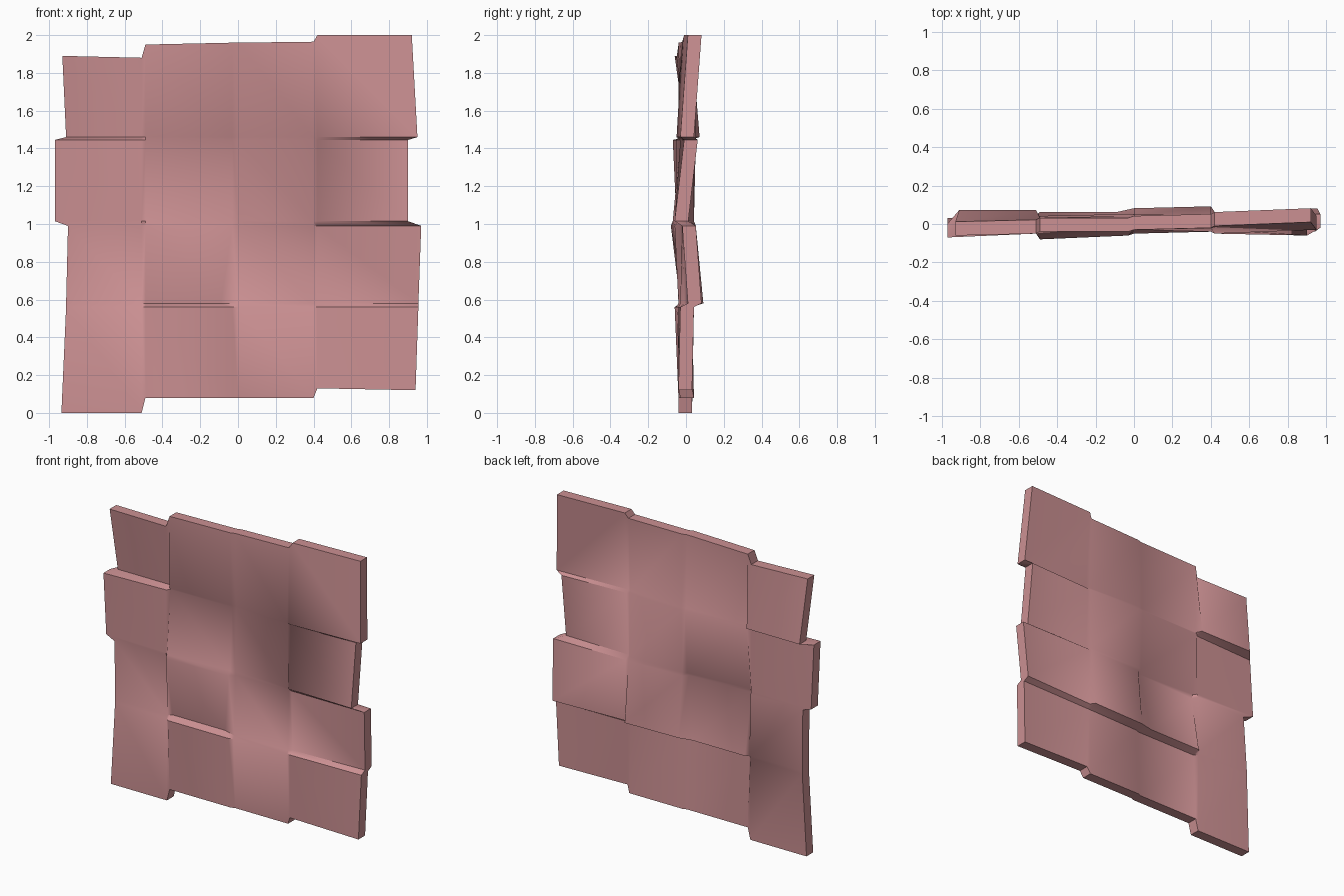
import bpy, bmesh, math

cube = bpy.data.objects.get("Cube")
if cube:
    bpy.data.objects.remove(cube, do_unlink=True)

# One clay colour
clay = bpy.data.materials.new("dusty_pink")
clay.use_nodes = True
colour = (0.60, 0.28, 0.29, 1)
clay.diffuse_color = colour
shader = next(n for n in clay.node_tree.nodes if n.type == "BSDF_PRINCIPLED")
shader.inputs["Base Color"].default_value = colour
shader.inputs["Roughness"].default_value = 0.8

# Each tile has two column lines and two row lines; neighbours are bridged
COLUMNS = [-.92, -.51, -.49, -.03, .0, .40, .42, .94]
ROWS = [1.95, 1.46, 1.445, 1.015, .99, .58, .56, .1]

# Uneven outer border of the panel
LEFT = [-.93, -.91, -.97, -.97, -.90, -.91, -.91, -.935]
RIGHT = [.92, .95, .90, .90, .97, .955, .955, .94]
TOP = [1.89, 1.88, 1.95, 1.96, 1.96, 1.965, 2, 2]
BOTTOM = [0, 0, .08, .08, .08, .08, .13, .12]

# Front depth of the tile corners in hundredths, one line per row line
DEPTH = """
-6 -5 -4 -4 -3 -2 -1  1
 0  0 -4 -3 -2 -4 -5 -3
-7 -5 -3 -2 -2 -3 -3 -1
-4 -5 -7 -4 -3 -3 -5 -6
-5 -4 -8 -6 -3 -2 -2 -2
-3 -3 -1 -1 -4 -3 -1  1
-3 -4 -6 -6 -5 -4 -4 -3
-4 -4 -4 -4 -3 -3 -4 -4
"""
depth = [[int(v) / 100 for v in line.split()] for line in DEPTH.strip().splitlines()]
THICKNESS = 0.072
LAST = len(ROWS) - 1


def corner(row, col):
    """Front x and z of a tile corner."""
    x, z = COLUMNS[col], ROWS[row]
    if col == 0:
        x = LEFT[row]
    elif col == LAST:
        x = RIGHT[row]
    elif col == 3 and row == 5:
        x = -.09
    if row == 0:
        z = TOP[col]
    elif row == LAST:
        z = BOTTOM[col]
    return x, z


def build_sheet(bm, back):
    """Grid of vertices for the front or the back skin."""
    grid = []
    for r in range(LAST + 1):
        line = []
        for c in range(LAST + 1):
            x, z = corner(r, c)
            y = depth[r][c] + (THICKNESS if back else 0)
            if back and r == 5 and c in (4, 5):
                y += .05            # lip on the back of one tile
            line.append(bm.verts.new((x, y, z)))
        grid.append(line)
    for r in range(LAST):
        for c in range(LAST):
            bm.faces.new((grid[r][c], grid[r + 1][c], grid[r + 1][c + 1], grid[r][c + 1]))
    return grid


def border(grid):
    """Outer loop of a grid."""
    return (grid[0][:-1] + [line[-1] for line in grid[:-1]]
            + grid[-1][:0:-1] + [line[0] for line in grid[:0:-1]])


# Front and back skins joined by a rim
bm = bmesh.new()
front = border(build_sheet(bm, False))
rear = border(build_sheet(bm, True))
for i in range(len(front)):
    j = (i + 1) % len(front)
    bm.faces.new((front[i], front[j], rear[j], rear[i]))
bmesh.ops.recalc_face_normals(bm, faces=bm.faces)

mesh = bpy.data.meshes.new("tiled_panel")
bm.to_mesh(mesh)
bm.free()
mesh.materials.append(clay)
panel = bpy.data.objects.new("tiled_panel", mesh)
bpy.context.collection.objects.link(panel)

# Soft undulation across tiles, crisp rim and ledges
bpy.ops.object.select_all(action="DESELECT")
panel.select_set(True)
bpy.context.view_layer.objects.active = panel
bpy.ops.object.shade_smooth_by_angle(angle=math.radians(50))
